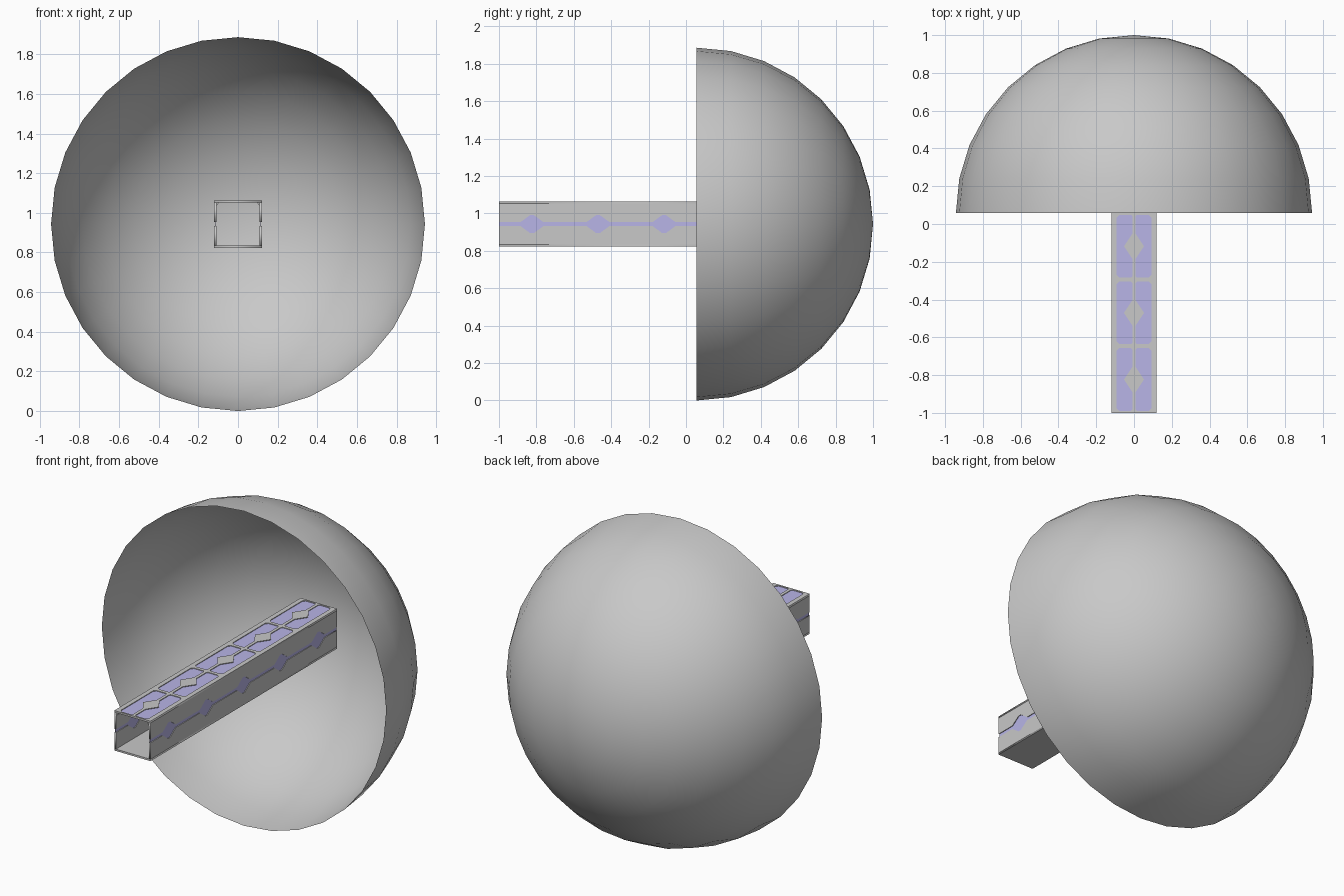
import bpy, bmesh, math
from mathutils import Matrix, Vector

if "Cube" in bpy.data.objects:
    bpy.data.objects.remove(bpy.data.objects["Cube"])

R = 0.943                 # bowl radius and centre height
Y0, CELL, N = -1.0, 0.353, 5
Y1 = Y0 + CELL * N
W, T = 0.12, 0.011        # tube half width, wall thickness
CENTRES = [Y0 + CELL * (i + 0.5) for i in range(N)]


def material(name, rgb):
    m = bpy.data.materials.new(name)
    m.diffuse_color = (*rgb, 1)
    m.use_nodes = True
    m.node_tree.nodes["Principled BSDF"].inputs["Base Color"].default_value = m.diffuse_color
    return m


GREY = material("grey", (0.58, 0.58, 0.58))
LILAC = material("lilac", (0.48, 0.46, 0.80))


def frame(u, v, origin):
    """Matrix placing 2D outlines in the plane spanned by u and v."""
    u, v = Vector(u), Vector(v)
    m = Matrix((u, v, u.cross(v))).transposed().to_4x4()
    m.translation = origin
    return m


def plate(name, outlines, matrix, thick, mat):
    """Filled outlines (inner ones become holes), extruded to a thickness."""
    cu = bpy.data.curves.new(name, 'CURVE')
    cu.dimensions = '2D'
    cu.fill_mode = 'BOTH'
    cu.extrude = thick / 2
    for pts in outlines:
        s = cu.splines.new('POLY')
        s.points.add(len(pts) - 1)
        for p, (a, b) in zip(s.points, pts):
            p.co = (a, b, 0, 1)
        s.use_cyclic_u = True
    tmp = bpy.data.objects.new(name + "_curve", cu)
    bpy.context.collection.objects.link(tmp)
    bpy.context.view_layer.update()
    deps = bpy.context.evaluated_depsgraph_get()
    me = bpy.data.meshes.new_from_object(tmp.evaluated_get(deps))
    bpy.data.objects.remove(tmp)
    me.transform(matrix)
    me.materials.clear()
    me.materials.append(mat)
    ob = bpy.data.objects.new(name, me)
    bpy.context.collection.objects.link(ob)
    return ob


def rect(a0, b0, a1, b1):
    return [(a0, b0), (a1, b0), (a1, b1), (a0, b1)]


# Half-sphere bowl, open to the front
bm = bmesh.new()
bmesh.ops.create_uvsphere(bm, u_segments=32, v_segments=16, radius=R)
bmesh.ops.delete(bm, geom=[v for v in bm.verts if v.co.z < -0.01], context='VERTS')
bmesh.ops.transform(bm, verts=bm.verts,
                    matrix=Matrix.Translation((0, 1 - R, R)) @ Matrix.Rotation(-math.pi / 2, 4, 'X'))
for f in bm.faces:
    f.smooth = True
me = bpy.data.meshes.new("bowl")
bm.to_mesh(me)
bm.free()
me.materials.append(GREY)
bpy.context.collection.objects.link(bpy.data.objects.new("bowl", me))

# Top wall with window holes either side of a centre bar with diamonds
h, c, e, g = 0.166, 0.014, 0.092, 0.009
half = [(g + c / 2, -h), (e - c, -h), (e, -h + c), (e, h - c), (e - c, h), (g + c / 2, h),
        (g, h - c / 2), (g, 0.066), (0.053, 0), (g, -0.066), (g, -h + c / 2)]
windows = [[(s * x, y + cy) for x, y in half] for s in (-1, 1) for cy in CENTRES]
top = frame((1, 0, 0), (0, 1, 0), (0, 0, R + W - T / 2))
plate("top_wall", [rect(-W, Y0, W, Y1)] + windows, top, T, GREY)
plate("top_windows", windows, top, 0.003, LILAC)

# Bottom wall
plate("bottom_wall", [rect(-W, Y0, W, Y1)],
      frame((1, 0, 0), (0, 1, 0), (0, 0, R - W + T / 2)), T, GREY)

# Side walls split by a slot that widens into a diamond in every cell
slot = [(Y0, 0.01)]
for cy in CENTRES:
    slot += [(cy - 0.062, 0.01), (cy - 0.01, 0.048), (cy + 0.01, 0.048), (cy + 0.062, 0.01)]
slot.append((Y1, 0.01))
edge = W - T
upper = slot + [(Y1, edge), (Y0, edge)]
lower = [(a, -b) for a, b in upper]
strip = slot + [(a, -b) for a, b in reversed(slot)]
for side, s in (("left", -1), ("right", 1)):
    m = frame((0, 1, 0), (0, 0, 1), (s * (W - T / 2), 0, R))
    plate(side + "_wall", [upper, lower], m, T, GREY)
    plate(side + "_strip", [strip], m, 0.003, LILAC)
    # Sloped fillet inside the upper corner
    tri = [(s * edge, edge), (s * (edge - 0.014), edge), (s * edge, edge - 0.018)]
    plate(side + "_corner_fillet", [tri],
          frame((1, 0, 0), (0, 0, 1), (0, (Y0 + Y1) / 2, R)), Y1 - Y0, GREY)
